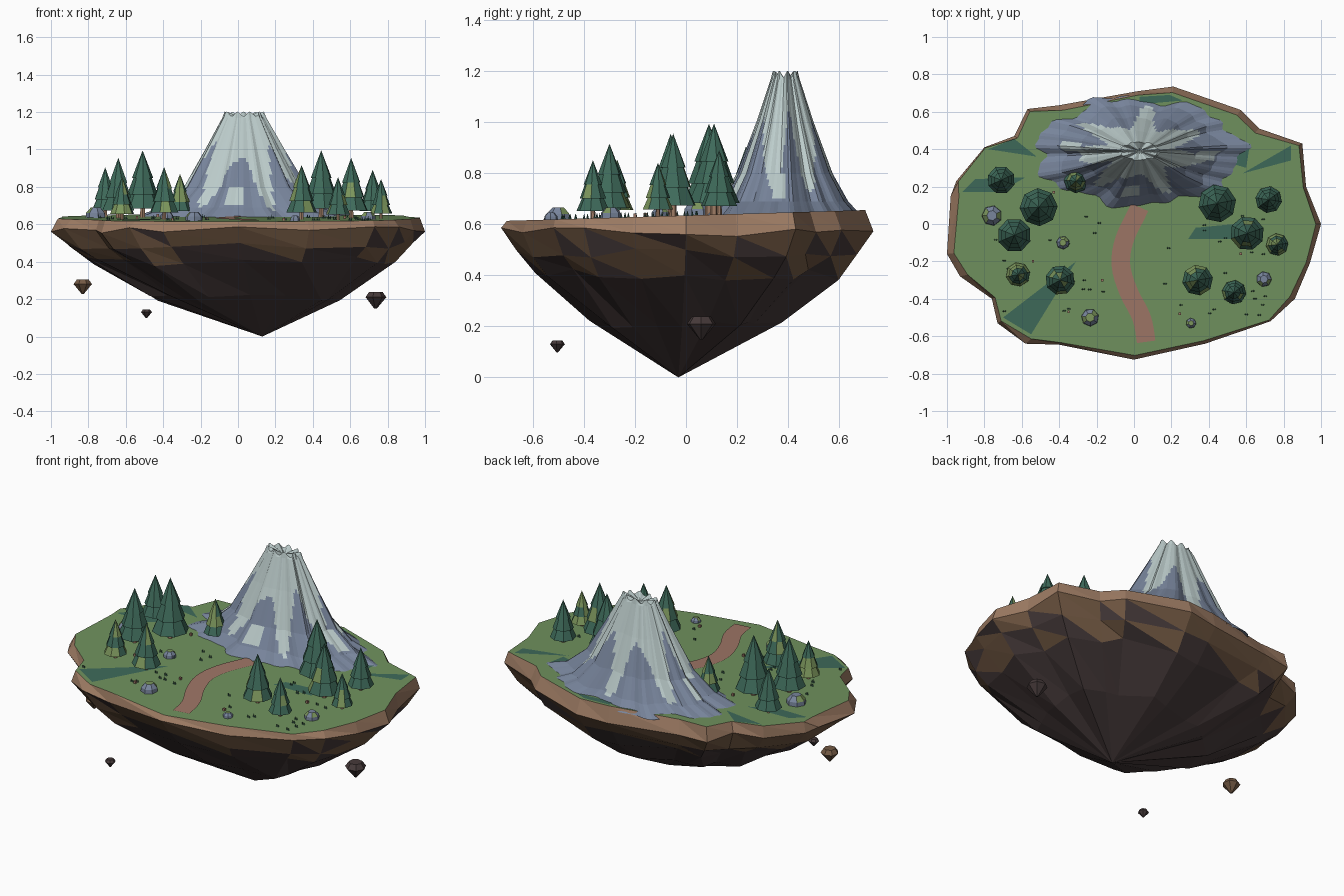
import bpy, bmesh, math, random
from mathutils import Vector

random.seed(7)
cube = bpy.data.objects.get("Cube")
if cube:
    bpy.data.objects.remove(cube, do_unlink=True)


def material(name, *rgb):
    lin = [((c / 255 + 0.055) / 1.055) ** 2.4 for c in rgb] + [1]
    m = bpy.data.materials.new(name)
    m.use_nodes = True
    m.diffuse_color = lin
    m.node_tree.nodes["Principled BSDF"].inputs["Base Color"].default_value = lin
    return m


grass = material("meadow green", 112, 146, 94)
pine = material("pine green", 62, 106, 90)
leaf = material("sunlit leaf", 124, 150, 92)
clay = material("path clay", 158, 118, 102)
soil = material("light soil", 158, 124, 100)
earth = material("brown earth", 116, 90, 68)
rock = material("dark rock", 70, 58, 58)
stone = material("blue grey stone", 120, 133, 156)
snow = material("snow", 188, 204, 203)


def finish(bm, name, mats, recalc=True):
    if recalc:
        bmesh.ops.recalc_face_normals(bm, faces=bm.faces)
    else:
        for f in bm.faces:
            f.normal_update()
            if f.normal.z < 0:
                f.normal_flip()
    me = bpy.data.meshes.new(name)
    bm.to_mesh(me)
    bm.free()
    for m in mats:
        me.materials.append(m)
    ob = bpy.data.objects.new(name, me)
    bpy.context.scene.collection.objects.link(ob)
    return ob


def ground(x, y):
    return 0.635 + 0.03 * y


def on_ground(x, y, lift=0.0):
    return Vector((x, y, ground(x, y) + lift))


def bridge(bm, a, b, mat):
    """Join two rings with triangles; mat is a function giving a slot."""
    n = len(a)
    for i in range(n):
        j = (i + 1) % n
        for tri in ((a[i], a[j], b[j]), (a[i], b[j], b[i])):
            bm.faces.new(tri).material_index = mat()


def cone(bm, pos, r1, r2, z1, z2, sides, slot, turn=0.0):
    """Capped cone between two heights above pos."""
    res = bmesh.ops.create_cone(bm, cap_ends=True, segments=sides, radius1=r1,
                                radius2=r2, depth=z2 - z1)
    c, s = math.cos(turn), math.sin(turn)
    for v in res["verts"]:
        x, y, z = v.co
        v.co = Vector(pos) + Vector((x * c - y * s, x * s + y * c, z + (z1 + z2) / 2))
    faces = {f for v in res["verts"] for f in v.link_faces}
    for f in faces:
        f.material_index = slot
    return faces


# Floating island: soil rim, ragged earth band, dark rock running to one tip
outline = [(1, 0), (.92, .2), (.9, .43), (.67, .51), (.57, .61), (.21, .735), (.02, .71),
           (-.4, .635), (-.57, .615), (-.64, .47), (-.8, .41), (-.95, .23), (-.98, .15),
           (-1, -.16), (-.93, -.28), (-.76, -.4), (-.73, -.53), (-.58, -.64), (-.4, -.645),
           (0, -.725), (.38, -.64), (.73, -.52), (.86, -.4), (.94, -.21)]
tip = Vector((.13, -.03, 0))
bm = bmesh.new()


def ring(scale, z, wobble, z_wobble):
    out = []
    for x, y in outline:
        k = scale + random.uniform(-wobble, wobble)
        out.append(bm.verts.new((tip.x + (x - tip.x) * k, tip.y + (y - tip.y) * k,
                                 z + random.uniform(-z_wobble, z_wobble))))
    return out


edge = ring(.975, 0, .02, 0)
for v in edge:
    v.co.z = ground(v.co.x, v.co.y)
rim = ring(1, .57, 0, .022)
band = ring(.93, .485, .015, .02)
shelf = ring(.82, .4, .025, .025)
keel = ring(.5, .205, .04, .02)
bm.faces.new(edge).material_index = 0
bridge(bm, edge, rim, lambda: 1)
bridge(bm, rim, band, lambda: 2 if random.random() < .8 else 3)
bridge(bm, band, shelf, lambda: 2 if random.random() < .4 else 3)
bridge(bm, shelf, keel, lambda: 3)
point = bm.verts.new(tip)
for i, v in enumerate(keel):
    bm.faces.new((v, keel[(i + 1) % len(keel)], point)).material_index = 3
finish(bm, "floating_island", [grass, soil, earth, rock])

# Dark meadow patches
patches = [[(-.78, .4), (-.64, .455), (-.52, .36)],
           [(-.92, .17), (-.85, .24), (-.58, .25), (-.72, .17)],
           [(-.7, -.5), (-.31, -.2), (-.55, -.59)],
           [(.03, .68), (.19, .69), (.26, .66), (.03, .64)],
           [(.58, .27), (.84, .42), (.84, .34)],
           [(.29, -.08), (.33, -.02), (.54, 0), (.54, -.08)],
           [(.5, .33), (.62, .43), (.6, .3)]]
bm = bmesh.new()
for p in patches:
    bm.faces.new([bm.verts.new(on_ground(x, y, .003)) for x, y in p])
finish(bm, "meadow_patches", [pine], recalc=False)

# Winding path, a ribbon swept along a smooth line
knots = [Vector(p) for p in [(.06, .2), (.03, .09), (-.05, -.08), (-.07, -.22), (-.03, -.36),
                             (.04, -.5), (.065, -.63), (.07, -.7)]]
line = []
for a, b, c, d in zip(knots, knots[1:], knots[2:], knots[3:]):
    for s in range(4):
        t = s / 4
        line.append(.5 * (2 * b + (c - a) * t + (2 * a - 5 * b + 4 * c - d) * t * t
                          + (3 * b - a - 3 * c + d) * t ** 3))
line.append(knots[-2])
bm = bmesh.new()
pairs = []
for i, p in enumerate(line):
    d = (line[min(i + 1, len(line) - 1)] - line[max(i - 1, 0)]).normalized() * .05
    pairs.append([bm.verts.new(on_ground(p.x + s * d.y, p.y - s * d.x, .005)) for s in (-1, 1)])
for (a, b), (c, d) in zip(pairs, pairs[1:]):
    bm.faces.new((a, b, d, c))
finish(bm, "path", [clay], recalc=False)

# Mountain: ridged elliptical rings, snow tongues running down from the summit
profile = [(.58, .29, .635), (.43, .24, .69), (.31, .18, .8), (.2, .108, 1), (.1, .048, 1.19)]
SEG, STEPS = 108, 9
levels = []
for a, b in zip(profile, profile[1:]):
    levels += [Vector(a).lerp(Vector(b), s / STEPS) for s in range(STEPS)]
levels.append(Vector(profile[-1]))
bm = bmesh.new()
rings = []
for k, (rx, ry, z) in enumerate(levels):
    row = []
    for i in range(SEG):
        t = math.tau * i / SEG
        f = 1 + .055 * math.sin(7 * t + 1) + .035 * math.sin(13 * t) + .02 * math.sin(23 * t)
        jag = .012 * math.sin(9 * t) if k == len(levels) - 1 else 0
        row.append(bm.verts.new((.03 + rx * f * math.cos(t), .39 + ry * f * math.sin(t), z + jag)))
    rings.append(row)
for low, high in zip(rings, rings[1:]):
    for i in range(SEG):
        j = (i + 1) % SEG
        t, z = math.tau * (i + .5) / SEG, (low[i].co.z + high[i].co.z) / 2
        snowline = .86 + .14 * math.sin(7 * t + .7) + .05 * math.sin(12 * t)
        drift = abs(z - .75) < .045 and math.sin(4 * t + 2) > .88
        f = bm.faces.new((low[i], low[j], high[j], high[i]))
        f.material_index = 1 if z > snowline or drift else 0
crater = bm.verts.new((.03, .39, 1.165))
for i in range(SEG):
    bm.faces.new((rings[-1][i], rings[-1][(i + 1) % SEG], crater)).material_index = 1
finish(bm, "mountain", [stone, snow])

# Pine trees: x, y, crown radius, share of sunlit faces
trees = [(-.71, .235, .075, 0), (-.51, .09, .102, 0), (-.64, -.06, .092, 0), (-.62, -.27, .065, .4),
         (-.395, -.3, .08, .1), (-.31, .23, .065, .3), (.445, .11, .102, 0), (.605, -.05, .092, .2),
         (.72, .13, .072, 0), (.765, -.11, .06, .3), (.34, -.3, .083, .2), (.535, -.365, .065, .1)]
tiers = [(1, .42, .45, 1.75), (.8, .3, 1.2, 2.55), (.56, 0, 2.05, 3.5)]
for n, (x, y, r, lit) in enumerate(trees):
    bm = bmesh.new()
    base, turn = on_ground(x, y), random.random()
    cone(bm, base, .16 * r, .13 * r, -.1 * r, .6 * r, 6, 0)
    for r1, r2, z1, z2 in tiers:
        for f in cone(bm, base, r1 * r, r2 * r, z1 * r, z2 * r, 8, 1, turn):
            if random.random() < lit:
                f.material_index = 2
    finish(bm, f"pine_tree_{n + 1}", [soil, pine, leaf])

# Mossy boulders
boulders = [(-.76, .045, .055), (-.38, -.1, .036), (-.235, -.5, .048), (.305, -.53, .028),
            (.695, -.295, .042)]
for n, (x, y, r) in enumerate(boulders):
    bm = bmesh.new()
    base, turn = on_ground(x, y), random.random()
    cone(bm, base, r, .95 * r, -.1 * r, .45 * r, 7, 0, turn)
    for f in cone(bm, base, .95 * r, .5 * r, .45 * r, .95 * r, 7, 0, turn):
        if random.random() < .3:
            f.material_index = 1
    finish(bm, f"boulder_{n + 1}", [stone, leaf])

# Grass tufts and tiny flowers scattered over the meadow
bm = bmesh.new()
for n in range(45):
    x, y = random.uniform(-.75, .75), random.uniform(-.5, .05)
    if abs(x) > .16:
        for k in range(2):
            cone(bm, on_ground(x + .01 * k, y), .005, 0, 0, .02 - .005 * k, 4, 0)
finish(bm, "grass_tufts", [pine])
bm = bmesh.new()
for x, y in [(-.17, -.3), (.245, -.48), (.57, -.16), (-.35, -.47), (-.54, -.2), (-.43, .17)]:
    cone(bm, on_ground(x, y), .009, .009, 0, .014, 4, 0, math.pi / 4)
finish(bm, "flowers", [clay])

# Loose rocks hanging below the island
for n, (x, y, z, r, mat) in enumerate([(-.83, -.17, .28, .05, earth), (-.49, -.505, .13, .03, rock),
                                       (.735, .06, .21, .058, rock)]):
    bm = bmesh.new()
    cone(bm, (x, y, z), r, .65 * r, 0, .5 * r, 7, 0, n)
    cone(bm, (x, y, z), .12 * r, r, -1.05 * r, 0, 7, 0, n)
    finish(bm, f"hanging_rock_{n + 1}", [mat])
